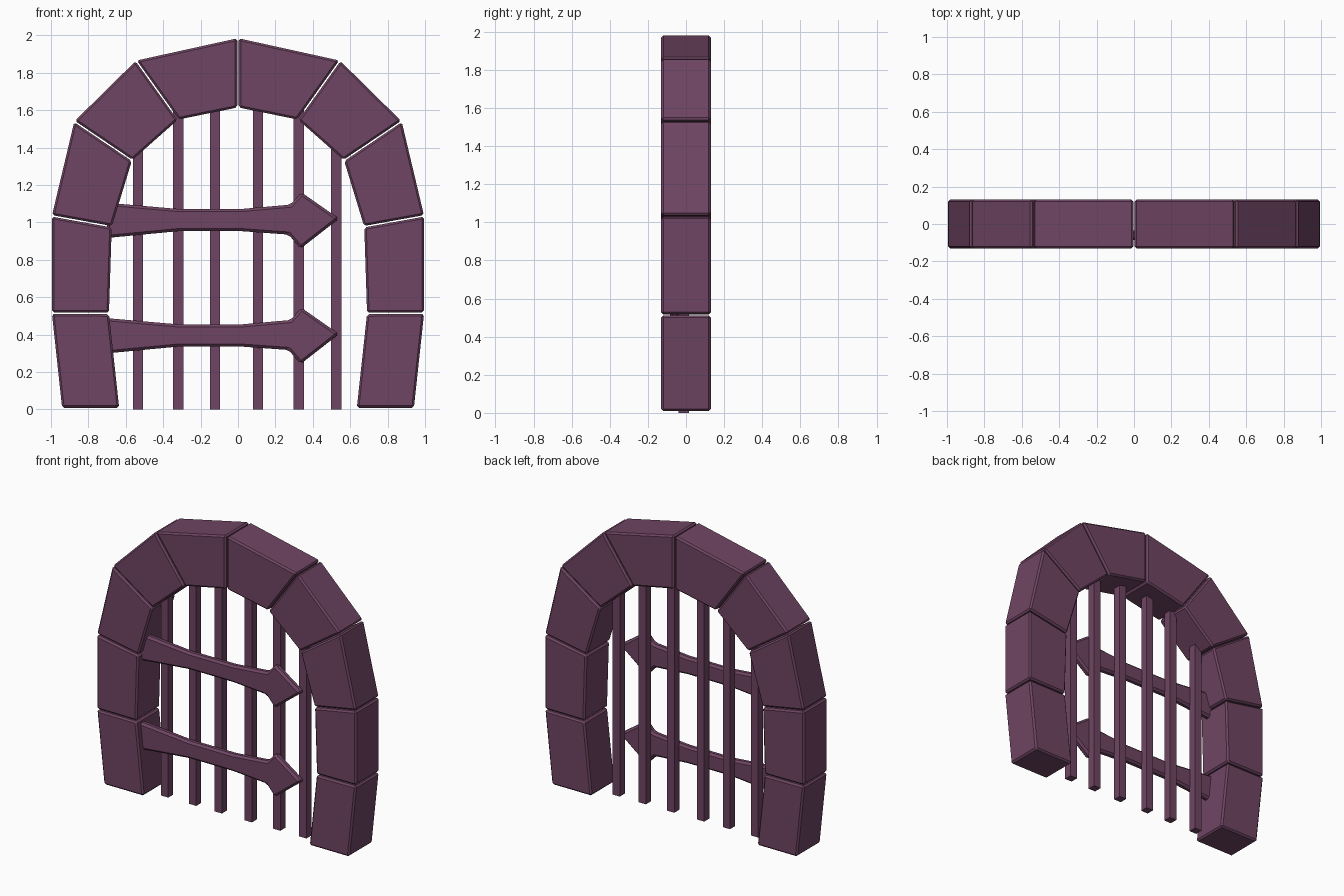
import bpy, bmesh
from mathutils import Vector

if "Cube" in bpy.data.objects:
    bpy.data.objects.remove(bpy.data.objects["Cube"])

mat = bpy.data.materials.new("plum_stone")
mat.diffuse_color = (0.16, 0.06, 0.125, 1)
mat.use_nodes = True
mat.node_tree.nodes["Principled BSDF"].inputs["Base Color"].default_value = mat.diffuse_color


def prism(name, pts, y0, y1, bevel=0.0):
    """Extrude an x-z outline from y0 to y1, with an optional chamfer."""
    bm = bmesh.new()
    face = bm.faces.new([bm.verts.new((x, y0, z)) for x, z in pts])
    ext = bmesh.ops.extrude_face_region(bm, geom=[face])
    verts = [g for g in ext["geom"] if isinstance(g, bmesh.types.BMVert)]
    bmesh.ops.translate(bm, verts=verts, vec=(0, y1 - y0, 0))
    bmesh.ops.recalc_face_normals(bm, faces=bm.faces)
    me = bpy.data.meshes.new(name)
    bm.to_mesh(me)
    bm.free()
    me.materials.append(mat)
    ob = bpy.data.objects.new(name, me)
    bpy.context.collection.objects.link(ob)
    if bevel:
        mod = ob.modifiers.new("chamfer", "BEVEL")
        mod.width = bevel
        mod.segments = 1
        mod.limit_method = "ANGLE"
        mod.angle_limit = 0.6
    return ob


# Arch stones: outer and inner joint points of the right half, crown to foot
outer = [(0, 1.985), (0.545, 1.865), (0.875, 1.54), (0.995, 1.035), (0.995, 0.515), (0.94, 0.005)]
inner = [(0, 1.615), (0.32, 1.55), (0.567, 1.332), (0.675, 0.977), (0.69, 0.513), (0.635, 0.005)]
gap = 0.004
for i in range(5):
    a, b = Vector(outer[i]), Vector(outer[i + 1])
    c, d = Vector(inner[i + 1]), Vector(inner[i])
    along_out = (b - a).normalized() * gap
    along_in = (c - d).normalized() * gap
    quad = [a + along_out, b - along_out, c - along_in, d + along_in]
    for side, s in (("right", 1), ("left", -1)):
        prism(f"arch_stone_{side}_{i + 1}", [(s * p.x, p.y) for p in quad], -0.13, 0.13, 0.011)

# Vertical gate bars, running up into the arch
for i, (x, top) in enumerate([(-0.535, 1.40), (-0.32, 1.60), (-0.123, 1.63),
                              (0.107, 1.63), (0.325, 1.60), (0.525, 1.41)]):
    w = 0.0275
    prism(f"gate_bar_{i + 1}", [(x - w, 0), (x + w, 0), (x + w, top), (x - w, top)], -0.04, 0.015)

# Arrow-headed hinge straps across the front of the bars
strap = [(-0.70, 0.917), (-0.32, 0.953), (0.02, 0.953), (0.27, 0.935), (0.335, 0.86),
         (0.54, 1.02), (0.34, 1.16), (0.28, 1.095), (0.02, 1.072), (-0.32, 1.072), (-0.70, 1.105)]
for name, dz in (("upper_strap", 0), ("lower_strap", -0.617)):
    prism(name, [(x, z + dz) for x, z in strap], -0.085, -0.035, 0.014)
